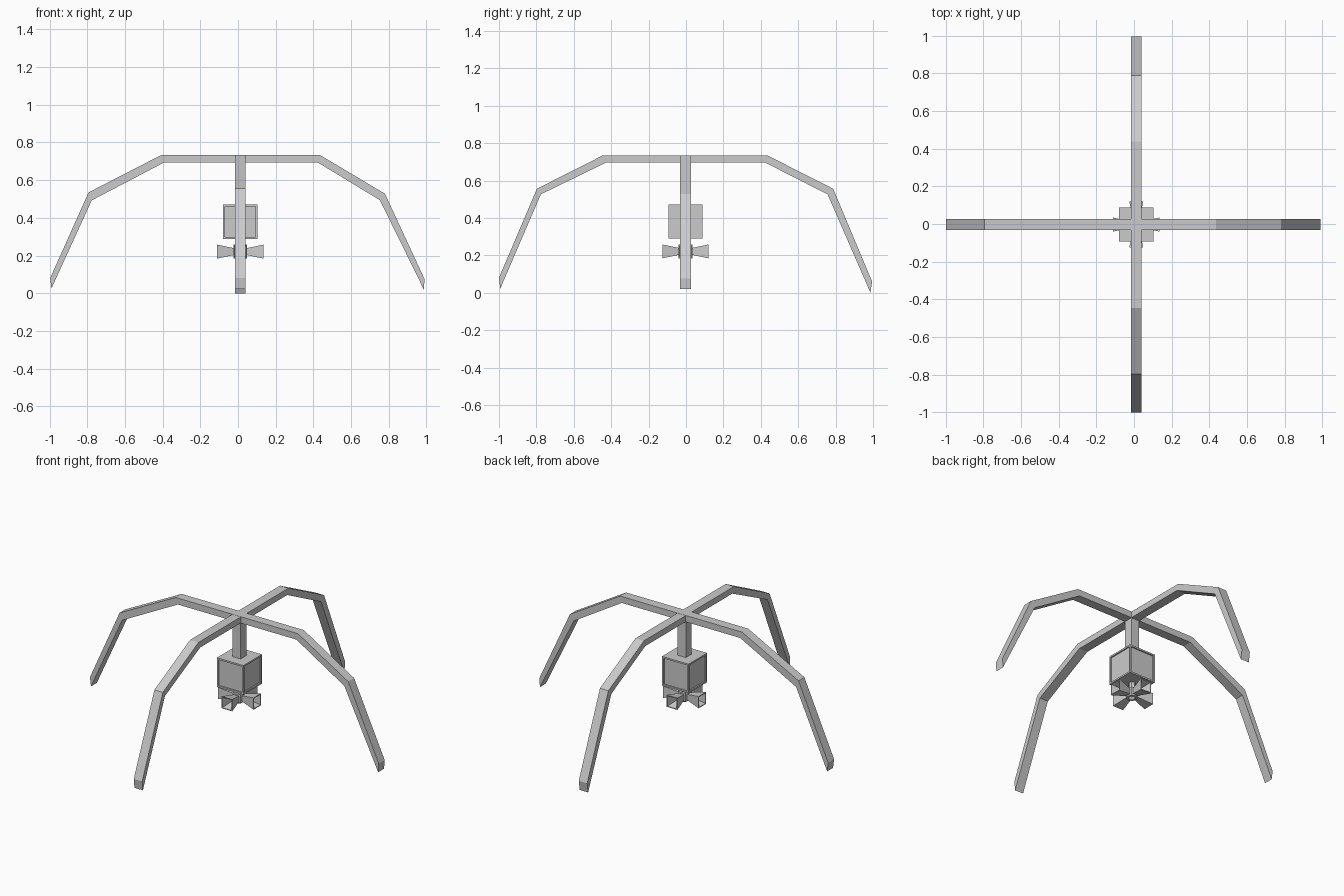
import bpy, bmesh
from math import pi
from mathutils import Matrix

if "Cube" in bpy.data.objects:
    bpy.data.objects.remove(bpy.data.objects["Cube"])

CX, CY = 0.012, -0.003   # centre of the hanging unit


def finish(bm, name):
    bmesh.ops.recalc_face_normals(bm, faces=bm.faces)
    mesh = bpy.data.meshes.new(name)
    bm.to_mesh(mesh)
    bm.free()
    ob = bpy.data.objects.new(name, mesh)
    bpy.context.collection.objects.link(ob)
    return ob


def loft(bm, rings):
    """Skin a list of equal-length point rings and cap both ends."""
    vs = [[bm.verts.new(p) for p in r] for r in rings]
    n = len(vs[0])
    for a, b in zip(vs, vs[1:]):
        for i in range(n):
            j = (i + 1) % n
            bm.faces.new((a[i], a[j], b[j], b[i]))
    bm.faces.new(vs[0])
    bm.faces.new(vs[-1])


def beam(name, top, bottom, place):
    """Bent beam from matching outer and inner side profiles, 0.06 wide."""
    bm = bmesh.new()
    w = 0.029
    loft(bm, [[place(u, -w, z), place(u, w, z), place(s, w, t), place(s, -w, t)]
              for (u, z), (s, t) in zip(top, bottom)])
    return finish(bm, name)


def box(bm, center, size):
    m = Matrix.Translation(center) @ Matrix.Diagonal((*size, 1))
    return bmesh.ops.create_cube(bm, size=1, matrix=m)


# Arched leg pairs, crossing at the top
beam("side_legs",
     [(-0.997, 0.08), (-0.793, 0.535), (-0.406, 0.734), (0.434, 0.734), (0.78, 0.528), (0.99, 0.075)],
     [(-0.99, 0.025), (-0.776, 0.493), (-0.392, 0.694), (0.423, 0.694), (0.753, 0.494), (0.986, 0.02)],
     lambda u, w, z: (u, w - 0.002, z))
beam("front_back_legs",
     [(-1.0, 0.08), (-0.797, 0.556), (-0.447, 0.733), (0.437, 0.733), (0.787, 0.556), (0.995, 0.06)],
     [(-0.993, 0.022), (-0.776, 0.526), (-0.43, 0.695), (0.425, 0.695), (0.757, 0.526), (0.986, 0.0)],
     lambda u, w, z: (CX + w, u, z))

# Post hanging from the crossing
bm = bmesh.new()
box(bm, (CX, CY, 0.585), (0.056, 0.056, 0.25))
finish(bm, "hanging_post")

# Display box with recessed side panels
bm = bmesh.new()
box(bm, (CX, CY, 0.38), (0.182, 0.182, 0.182))
bm.normal_update()
sides = [f for f in bm.faces if abs(f.normal.z) < 0.5]
bmesh.ops.inset_individual(bm, faces=sides, thickness=0.014, depth=0)
bmesh.ops.inset_individual(bm, faces=sides, thickness=0.0, depth=-0.008)
finish(bm, "display_box")

# Hub below the box with a round tip
bm = bmesh.new()
for r, z0, z1 in ((0.02, 0.20, 0.295), (0.034, 0.195, 0.248)):
    bmesh.ops.create_cone(bm, cap_ends=True, segments=8, radius1=r, radius2=r,
                          depth=z1 - z0, matrix=Matrix.Translation((CX, CY, (z0 + z1) / 2)))
bmesh.ops.create_uvsphere(bm, u_segments=8, v_segments=6, radius=0.022,
                          matrix=Matrix.Translation((CX, CY, 0.2)))
finish(bm, "speaker_hub")

# Four hollow square horns
for k, side in enumerate(("right", "back", "left", "front")):
    bm = bmesh.new()
    # (distance from hub, half size): outside, mouth rim, inside
    profile = [(0.028, 0.017), (0.123, 0.037), (0.123, 0.032), (0.06, 0.013)]
    loft(bm, [[(d, -h, -h), (d, h, -h), (d, h, h), (d, -h, h)] for d, h in profile])
    bm.transform(Matrix.Translation((CX, CY, 0.221)) @ Matrix.Rotation(k * pi / 2, 4, 'Z'))
    finish(bm, side + "_horn")
